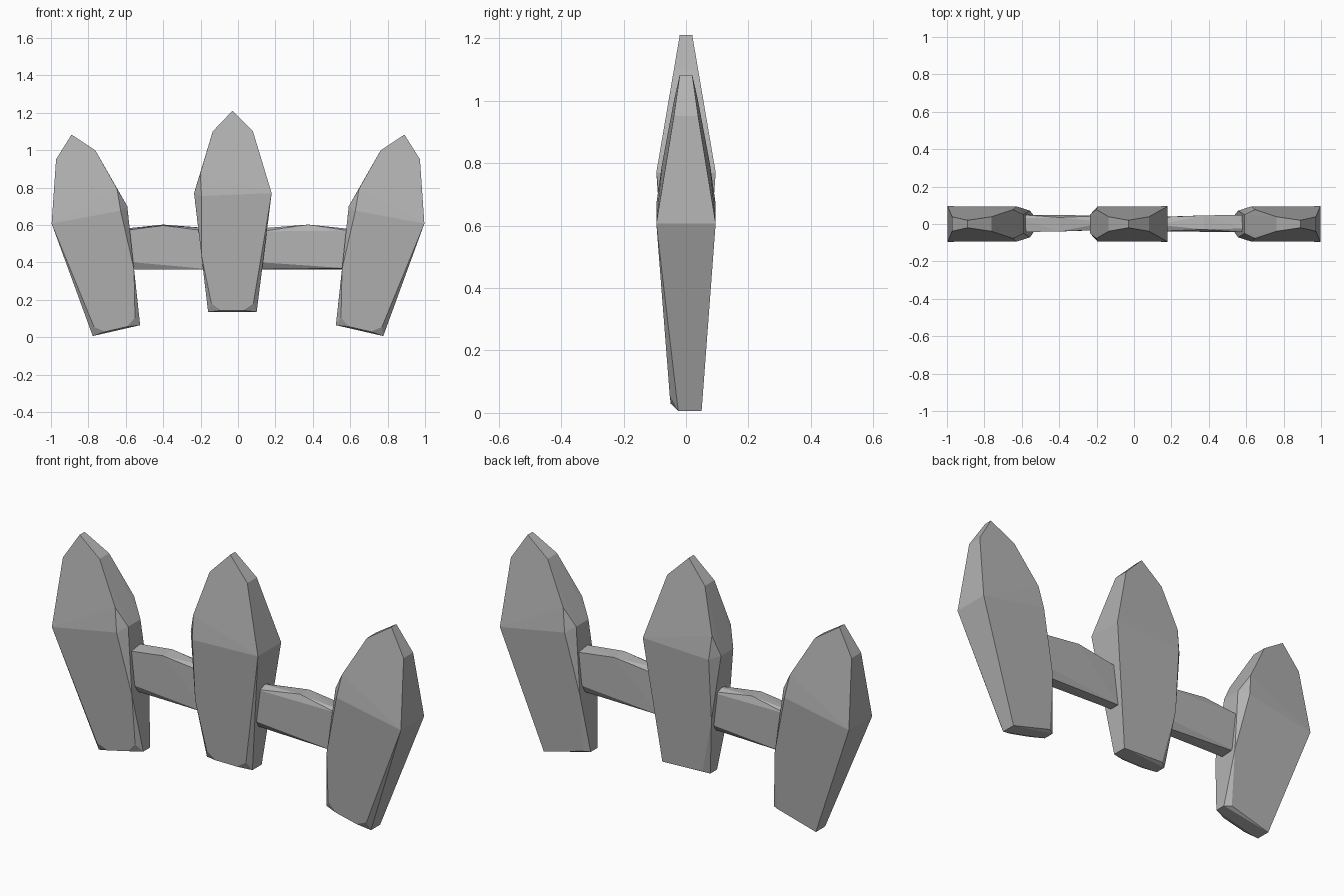
import bpy, bmesh, math
from mathutils import Matrix

cube = bpy.data.objects.get("Cube")
if cube:
    bpy.data.objects.remove(cube, do_unlink=True)

stone = bpy.data.materials.new("grey_stone")
stone.use_nodes = True
GREY = (0.45, 0.45, 0.45, 1)
stone.diffuse_color = GREY
bsdf = stone.node_tree.nodes["Principled BSDF"]
bsdf.inputs["Base Color"].default_value = GREY
bsdf.inputs["Roughness"].default_value = 0.9


def hull(name, points, matrix):
    """Faceted convex block through the given corner points."""
    bm = bmesh.new()
    for p in points:
        bm.verts.new(p)
    res = bmesh.ops.convex_hull(bm, input=bm.verts[:])
    loose = [v for v in bm.verts if not v.link_faces]
    bmesh.ops.delete(bm, geom=loose, context="VERTS")
    bmesh.ops.dissolve_limit(bm, angle_limit=math.radians(1.5),
                             verts=bm.verts[:], edges=bm.edges[:])
    bm.transform(matrix)
    bmesh.ops.recalc_face_normals(bm, faces=bm.faces[:])
    mesh = bpy.data.meshes.new(name)
    bm.to_mesh(mesh)
    bm.free()
    mesh.materials.append(stone)
    obj = bpy.data.objects.new(name, mesh)
    bpy.context.collection.objects.link(obj)
    return obj


# Slab height, waist height, and half thickness along the height
TOP, WAIST = 1.075, 0.635


def half(z):
    if z < WAIST:
        return 0.05 + 0.045 * z / WAIST
    return 0.095 - 0.075 * (z - WAIST) / (TOP - WAIST)


# Slab outline shared by front and back
outline = [(0, TOP), (0.11, 0.965), (0.21, WAIST), (-0.105, 0.965),
           (-0.165, 0.3)]
post = [(x, s * half(z), z) for x, z in outline for s in (-1, 1)]
# Chipped inner waist corner
post += [(-0.205, y, WAIST) for y in (-0.05, 0.05)]
for s in (-1, 1):
    post += [(x, s * half(z), z) for x, z in ((-0.172, 0.74), (-0.165, 0.62))]
# Bottom: worn front corners, crisp outer back corner
for s in (-1, 1):
    post += [(s * 0.13, -0.025, 0), (s * 0.112, -0.052, 0.045),
             (s * 0.06, -0.049, 0.008)]
post += [(0.13, 0.05, 0), (-0.13, 0.03, 0), (-0.1, 0.05, 0.01)]

tilt = (Matrix.Translation((0.65, 0, 0.035))
        @ Matrix.Rotation(math.radians(12.9), 4, "Y"))
mirror = Matrix.Diagonal((-1, 1, 1, 1))
hull("middle_slab", post, Matrix.Translation((-0.03, 0, 0.135)))
hull("left_slab", post, tilt)
hull("right_slab", post, mirror @ tilt)

# Rough-hewn crossbar
L = 0.23
rail = [(-L, -0.043, 0.405), (L, -0.032, 0.363), (-L, -0.043, 0.57),
        (-0.02, -0.04, 0.597), (0.06, -0.036, 0.57), (L, -0.03, 0.565),
        (-0.02, 0.035, 0.602), (-L, 0.03, 0.58), (L, 0.01, 0.582),
        (-L, 0.05, 0.368), (L, 0.045, 0.4), (-L, 0.05, 0.57),
        (L, 0.045, 0.565), (-L, -0.02, 0.363), (L, 0.02, 0.363)]
hull("right_crossbar", rail, Matrix.Translation((-0.38, 0, 0)))
hull("left_crossbar", rail, Matrix.Translation((0.355, 0.006, 0))
     @ Matrix.Rotation(math.pi, 4, "Z"))
